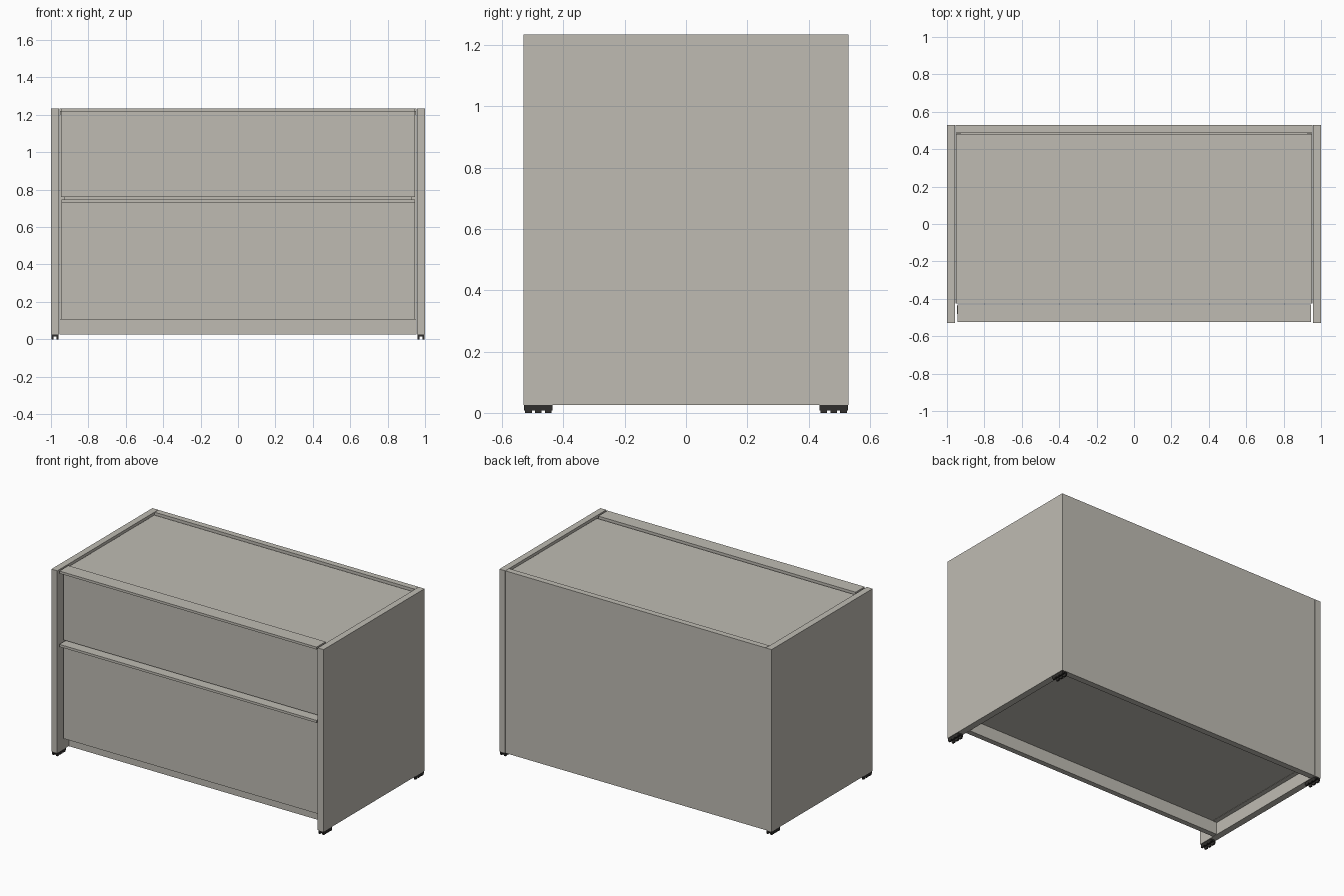
import bpy

if "Cube" in bpy.data.objects:
    bpy.data.objects.remove(bpy.data.objects["Cube"])


def material(name, rgb):
    m = bpy.data.materials.new(name)
    m.diffuse_color = (*rgb, 1)
    m.use_nodes = True
    m.node_tree.nodes["Principled BSDF"].inputs["Base Color"].default_value = m.diffuse_color
    return m


PANEL = material("warm grey panel", (0.52, 0.50, 0.45))
RUBBER = material("dark rubber", (0.03, 0.028, 0.026))


def box(name, x, y, z, mat=PANEL):
    """Box given by its (min, max) range on each axis."""
    (x0, x1), (y0, y1), (z0, z1) = x, y, z
    verts = [(a, b, c) for c in (z0, z1) for a, b in
             ((x0, y0), (x1, y0), (x1, y1), (x0, y1))]
    faces = [(3, 2, 1, 0), (4, 5, 6, 7)]
    faces += [(i, (i + 1) % 4, (i + 1) % 4 + 4, i + 4) for i in range(4)]
    me = bpy.data.meshes.new(name)
    me.from_pydata(verts, [], faces)
    me.materials.append(mat)
    ob = bpy.data.objects.new(name, me)
    bpy.context.collection.objects.link(ob)
    return ob


def span(s, a, b):
    """Range a..b, mirrored when s is -1."""
    return tuple(sorted((s * a, s * b)))


BOTTOM, TOP = 0.025, 1.235

# Outer shell
for s, side in ((-1, "left"), (1, "right")):
    box(f"{side}_side_panel", span(s, 0.957, 1.0), (-0.53, 0.53), (BOTTOM, TOP))
    # Inner carcass wall behind the drawer fronts
    box(f"{side}_carcass_wall", span(s, 0.925, 0.955), (-0.425, 0.485), (0.105, 1.20))
box("back_panel", (-0.955, 0.955), (0.49, 0.53), (BOTTOM, TOP))

# Recessed top, floor and plinth
box("top_panel", (-0.952, 0.952), (-0.425, 0.482), (1.185, 1.22))
box("floor_panel", (-0.955, 0.955), (-0.425, 0.49), (0.107, 0.14))
box("plinth", (-0.955, 0.955), (-0.41, -0.375), (BOTTOM, 0.107))

# Two drawers, each with a projecting grip lip along its top edge
for name, z0, z1 in (("upper", 0.76, 1.235), ("lower", 0.105, 0.748)):
    box(f"{name}_drawer_front", (-0.946, 0.946), (-0.48, -0.435), (z0, z1 - 0.016))
    box(f"{name}_drawer_lip", (-0.945, 0.945), (-0.525, -0.43), (z1 - 0.016, z1))

# Ribbed feet under the side panel corners
for sx, a in ((-1, "left"), (1, "right")):
    for sy, b in ((-1, "front"), (1, "back")):
        foot = f"{b}_{a}_foot"
        box(f"{foot}_plate", span(sx, 0.96, 0.997), span(sy, 0.435, 0.528),
            (0.016, BOTTOM), RUBBER)
        for r, x0 in enumerate((0.96, 0.987)):
            box(f"{foot}_runner_{r}", span(sx, x0, x0 + 0.01),
                span(sy, 0.435, 0.528), (0.007, 0.016), RUBBER)
            for i in range(3):
                y0 = 0.439 + i * 0.032
                box(f"{foot}_stud_{r}_{i}", span(sx, x0, x0 + 0.01),
                    span(sy, y0, y0 + 0.022), (0, 0.007), RUBBER)
